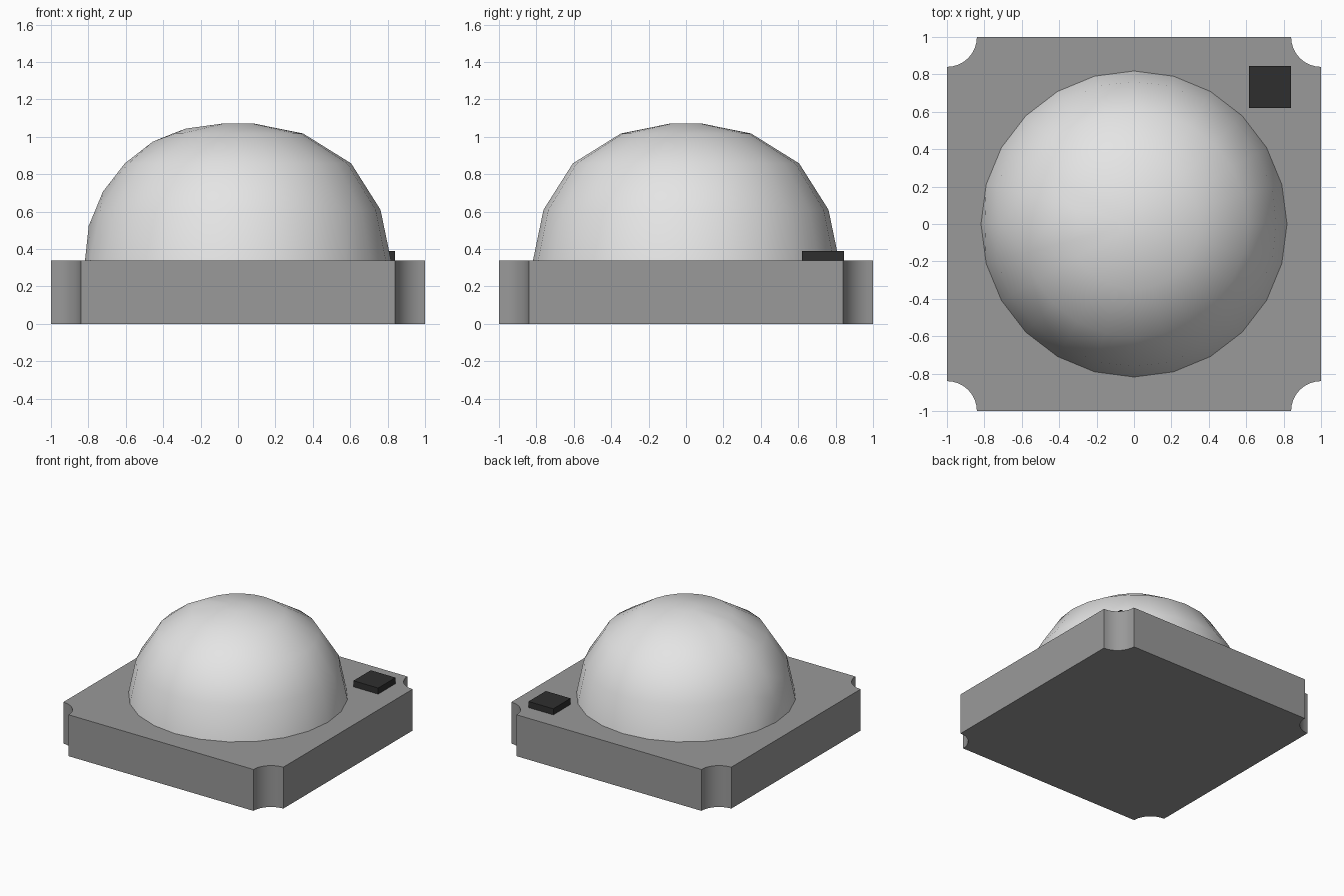
import bpy, bmesh, math

if "Cube" in bpy.data.objects:
    bpy.data.objects.remove(bpy.data.objects["Cube"])

BASE_TOP = 0.34


def material(name, value):
    m = bpy.data.materials.new(name)
    m.diffuse_color = (value, value, value, 1)
    m.use_nodes = True
    m.node_tree.nodes["Principled BSDF"].inputs["Base Color"].default_value = m.diffuse_color
    return m


def make_object(name, bm, mat, angle):
    bmesh.ops.recalc_face_normals(bm, faces=bm.faces[:])
    me = bpy.data.meshes.new(name)
    bm.to_mesh(me)
    bm.free()
    me.materials.append(mat)
    ob = bpy.data.objects.new(name, me)
    bpy.context.collection.objects.link(ob)
    bpy.ops.object.select_all(action='DESELECT')
    ob.select_set(True)
    bpy.context.view_layer.objects.active = ob
    bpy.ops.object.shade_smooth_by_angle(angle=math.radians(angle))
    return ob


def prism(bm, outline, z0, z1):
    face = bm.faces.new([bm.verts.new((x, y, z0)) for x, y in outline])
    top = bmesh.ops.extrude_face_region(bm, geom=[face])['geom']
    bmesh.ops.translate(bm, vec=(0, 0, z1 - z0),
                        verts=[g for g in top if isinstance(g, bmesh.types.BMVert)])


grey = material("ceramic grey", 0.32)
white = material("lens white", 0.78)
black = material("marker black", 0.028)

# square base with a concave quarter-round notch at each corner
outline = []
for k, (cx, cy) in enumerate([(1, 1), (-1, 1), (-1, -1), (1, -1)]):
    for i in range(9):
        a = math.radians(270 + 90 * k - 90 * i / 8)
        outline.append((cx + 0.16 * math.cos(a), cy + 0.16 * math.sin(a)))
bm = bmesh.new()
prism(bm, outline, 0, BASE_TOP)
make_object("base", bm, grey, 30)

# dome lens: coarse rings, with extra points along the seam facing -x
rings = [(0.818, BASE_TOP), (0.762, 0.61), (0.605, 0.858), (0.348, 1.018), (0.09, 1.07)]
seam = [(0.798, 0.525), (0.723, 0.706), (0.456, 0.974), (0.279, 1.044)]
N = 24
bm = bmesh.new()


def ring_vert(r, z, i):
    a = 2 * math.pi * i / N
    return bm.verts.new((r * math.cos(a), r * math.sin(a), z))


grid = [[ring_vert(r, z, i) for i in range(N)] for r, z in rings]
for j, (r, z) in enumerate(seam):
    mid = ring_vert(r, z, N // 2)
    for i in range(N):
        k = (i + 1) % N
        a, b, c, d = grid[j][i], grid[j][k], grid[j + 1][k], grid[j + 1][i]
        if k == N // 2:
            bm.faces.new((a, b, mid))
            bm.faces.new((a, mid, d))
            bm.faces.new((mid, c, d))
        elif i == N // 2:
            bm.faces.new((a, b, mid))
            bm.faces.new((b, c, mid))
            bm.faces.new((mid, c, d))
        else:
            bm.faces.new((a, b, c, d))
bm.faces.new(grid[-1])
make_object("dome_lens", bm, white, 50)

# small polarity marker on the back right corner
bm = bmesh.new()
prism(bm, [(0.615, 0.62), (0.84, 0.62), (0.84, 0.845), (0.615, 0.845)], BASE_TOP, 0.39)
make_object("polarity_marker", bm, black, 30)
